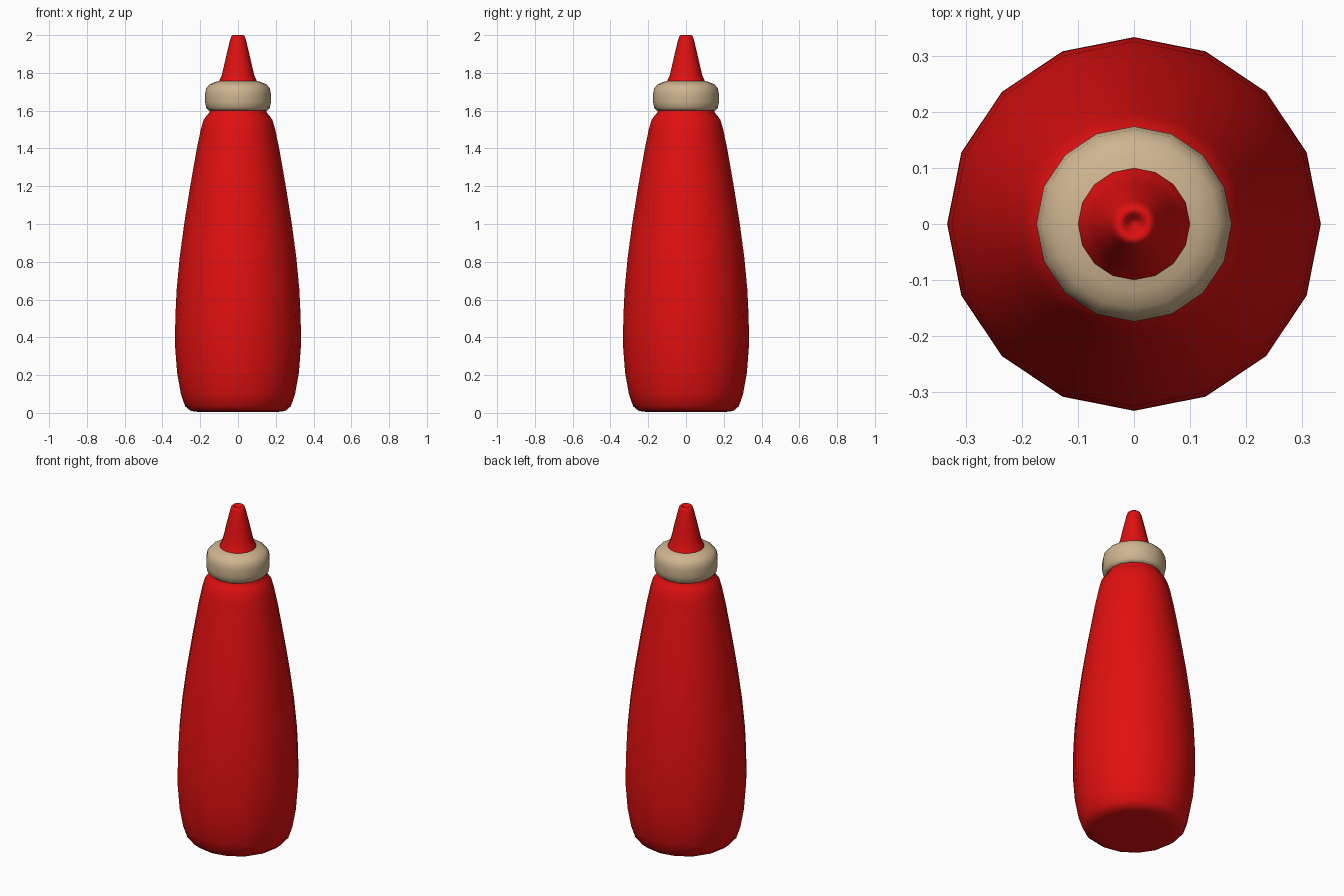
import bpy, bmesh, math

if "Cube" in bpy.data.objects:
    bpy.data.objects.remove(bpy.data.objects["Cube"])

SIDES = 16


def material(name, rgb):
    m = bpy.data.materials.new(name)
    m.diffuse_color = (*rgb, 1)
    m.use_nodes = True
    m.node_tree.nodes["Principled BSDF"].inputs["Base Color"].default_value = m.diffuse_color
    return m


def lathe(name, profile, mat):
    """Revolve (radius, z) points around z; radius 0 makes a pole."""
    bm = bmesh.new()
    rings = []
    for r, z in profile:
        if r == 0:
            rings.append([bm.verts.new((0, 0, z))] * SIDES)
        else:
            rings.append([bm.verts.new((r * math.cos(a), r * math.sin(a), z))
                          for a in (2 * math.pi * i / SIDES for i in range(SIDES))])
    for low, high in zip(rings, rings[1:]):
        for i in range(SIDES):
            j = (i + 1) % SIDES
            quad = [low[i], low[j], high[j], high[i]]
            bm.faces.new(list(dict.fromkeys(quad)))
    for f in bm.faces:
        f.smooth = True
    mesh = bpy.data.meshes.new(name)
    bm.to_mesh(mesh)
    bm.free()
    mesh.materials.append(mat)
    obj = bpy.data.objects.new(name, mesh)
    bpy.context.collection.objects.link(obj)
    return obj


red = material("red_plastic", (0.75, 0.005, 0.005))
beige = material("beige_plastic", (0.62, 0.46, 0.28))

# Tapered bottle with rounded foot and short neck under the collar
lathe("bottle_body", [
    (0, 0.005), (0.21, 0.005), (0.25, 0.01), (0.28, 0.035), (0.302, 0.1),
    (0.322, 0.21), (0.333, 0.35), (0.332, 0.5), (0.325, 0.65), (0.309, 0.82),
    (0.285, 1.0), (0.253, 1.2), (0.218, 1.4), (0.197, 1.5), (0.183, 1.55),
    (0.165, 1.575), (0.152, 1.59), (0.148, 1.62)], red)

# Rounded screw collar
lathe("collar", [
    (0.14, 1.602), (0.155, 1.602), (0.168, 1.615), (0.174, 1.645), (0.174, 1.69),
    (0.168, 1.72), (0.15, 1.74), (0.12, 1.752), (0.085, 1.76)], beige)

# Conical nozzle with a dimpled tip
lathe("nozzle", [
    (0.1, 1.755), (0.097, 1.765), (0.087, 1.785), (0.078, 1.82), (0.06, 1.9),
    (0.042, 1.975), (0.036, 1.993), (0.028, 2.0), (0.018, 1.995), (0.01, 1.975),
    (0, 1.97)], red)
